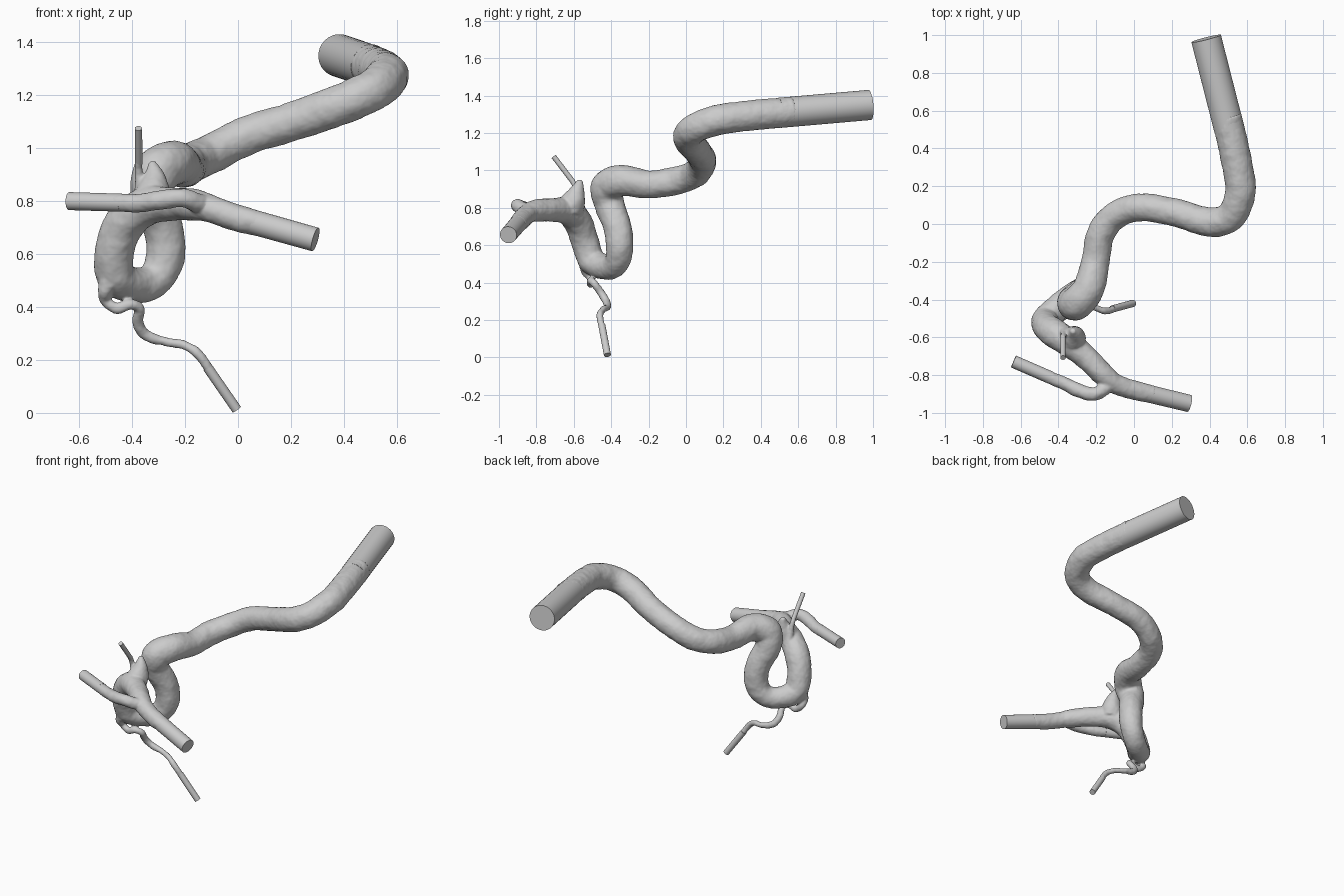
import bpy, bmesh, math
from mathutils import Vector, Matrix

if "Cube" in bpy.data.objects:
    bpy.data.objects.remove(bpy.data.objects["Cube"])


def smooth_path(pts, steps=8):
    """Catmull-Rom through (x, y, z, radius) points."""
    p = [Vector(q) for q in pts]
    p = [2 * p[0] - p[1]] + p + [2 * p[-1] - p[-2]]
    out = []
    for a, b, c, d in zip(p, p[1:], p[2:], p[3:]):
        for i in range(steps):
            t = i / steps
            out.append(0.5 * (2 * b + (c - a) * t + (2 * a - 5 * b + 4 * c - d) * t * t
                              + (3 * b - a - 3 * c + d) * t ** 3))
    return out + [p[-2]]


def add_tube(bm, path, sides=24):
    """Capped tube swept along a list of (x, y, z, radius)."""
    pos = [q.to_3d() for q in path]
    tan = [(pos[min(i + 1, len(pos) - 1)] - pos[max(i - 1, 0)]).normalized()
           for i in range(len(pos))]
    n = tan[0].orthogonal().normalized()
    rings = []
    for q, c, t in zip(path, pos, tan):
        n = (n - t * n.dot(t)).normalized()
        b = t.cross(n)
        rings.append([bm.verts.new(c + q.w * (n * math.cos(k * math.tau / sides)
                                              + b * math.sin(k * math.tau / sides)))
                      for k in range(sides)])
    for r, s in zip(rings, rings[1:]):
        for k in range(sides):
            j = (k + 1) % sides
            bm.faces.new((r[k], r[j], s[j], s[k]))
    bm.faces.new(rings[0][::-1])
    bm.faces.new(rings[-1])


def finish(bm, name, angle):
    bmesh.ops.recalc_face_normals(bm, faces=bm.faces)
    me = bpy.data.meshes.new(name)
    bm.to_mesh(me)
    bm.free()
    ob = bpy.data.objects.new(name, me)
    bpy.context.collection.objects.link(ob)
    bpy.ops.object.select_all(action='DESELECT')
    bpy.context.view_layer.objects.active = ob
    ob.select_set(True)
    for m in list(ob.modifiers):
        bpy.ops.object.modifier_apply(modifier=m.name)
    bpy.ops.object.shade_smooth_by_angle(angle=math.radians(angle))
    return ob


# winding parent artery, from the wide inlet round the loop to the fork
parent = [(.49, .57, 1.315, .08), (.555, .27, 1.285, .08), (.56, .15, 1.265, .08),
          (.51, .04, 1.22, .078), (.40, .01, 1.17, .077), (.22, .06, 1.105, .073),
          (.04, .088, 1.05, .073), (-.09, .05, .985, .073), (-.175, -.05, .945, .074),
          (-.205, -.2, .925, .074), (-.24, -.34, .945, .083), (-.305, -.42, .91, .088),
          (-.325, -.41, .82, .08), (-.285, -.37, .71, .075), (-.272, -.355, .6, .073),
          (-.31, -.37, .51, .067), (-.38, -.42, .482, .066), (-.46, -.5, .515, .072),
          (-.465, -.54, .62, .073), (-.425, -.575, .72, .076), (-.345, -.63, .78, .072),
          (-.25, -.71, .79, .062), (-.16, -.8, .785, .058), (-.1, -.845, .77, .052),
          (0, -.88, .735, .05), (.1, -.902, .71, .046)]
# narrower fork branch curling back to the left
fork = [(-.13, -.82, .78, .04), (-.155, -.87, .795, .036), (-.215, -.9, .812, .035),
        (-.29, -.882, .803, .036), (-.38, -.84, .792, .034), (-.47, -.802, .795, .032)]
# pointed sac on top of the artery
sac = [(-.33, -.62, .79, .07), (-.32, -.6, .84, .063), (-.315, -.582, .89, .042),
       (-.322, -.57, .93, .022), (-.324, -.565, .95, .012)]
# small upward twig root
twig = [(-.365, -.56, .78, .03), (-.372, -.578, .85, .019), (-.375, -.595, .92, .014),
        (-.375, -.62, .96, .013)]
# bump and thin twisting lower branch
lower = [(-.485, -.52, .5, .045), (-.503, -.535, .465, .028), (-.5, -.51, .425, .02),
         (-.46, -.51, .395, .021), (-.41, -.51, .41, .019), (-.373, -.49, .395, .018),
         (-.378, -.455, .345, .02), (-.35, -.425, .295, .021), (-.27, -.42, .268, .017),
         (-.2, -.445, .255, .017), (-.15, -.46, .222, .018), (-.1, -.448, .152, .018)]
bump = [(-.48, -.52, .51, .055), (-.49, -.552, .492, .036), (-.492, -.568, .488, .018)]

bm = bmesh.new()
for pts in (parent, fork, sac, twig, lower, bump):
    add_tube(bm, smooth_path(pts))
wall = finish(bm, "vessel_wall", 60)

# fuse the tubes into one skin with blended junctions and a slightly lumpy surface
rem = wall.modifiers.new("fuse", 'REMESH')
rem.mode = 'VOXEL'
rem.voxel_size = .0065
rem.use_smooth_shade = True
smo = wall.modifiers.new("blend", 'SMOOTH')
smo.factor = .5
smo.iterations = 6
tex = bpy.data.textures.new("lumps", 'CLOUDS')
tex.noise_scale = .06
dis = wall.modifiers.new("lumpy", 'DISPLACE')
dis.texture = tex
dis.texture_coords = 'LOCAL'
dis.strength = .007
dis.mid_level = .4

# straight crisp extensions on every open end: start, end, start radius, end radius
ends = {
    "inlet_extension": ((.505, .5, 1.308), (.382, .982, 1.35), .081, .081),
    "right_outlet_extension": ((.06, -.894, .72), (.292, -.95, .655), .047, .046),
    "left_outlet_extension": ((-.44, -.814, .794), (-.638, -.728, .8), .034, .034),
    "upper_twig_extension": ((-.375, -.605, .94), (-.376, -.708, 1.075), .014, .014),
    "lower_outlet_extension": ((-.115, -.45, .172), (-.005, -.42, .013), .019, .019),
}
for name, (a, b, ra, rb) in ends.items():
    bm = bmesh.new()
    add_tube(bm, [Vector((*a, ra)), Vector((*b, rb))], 28)
    finish(bm, name, 40)
